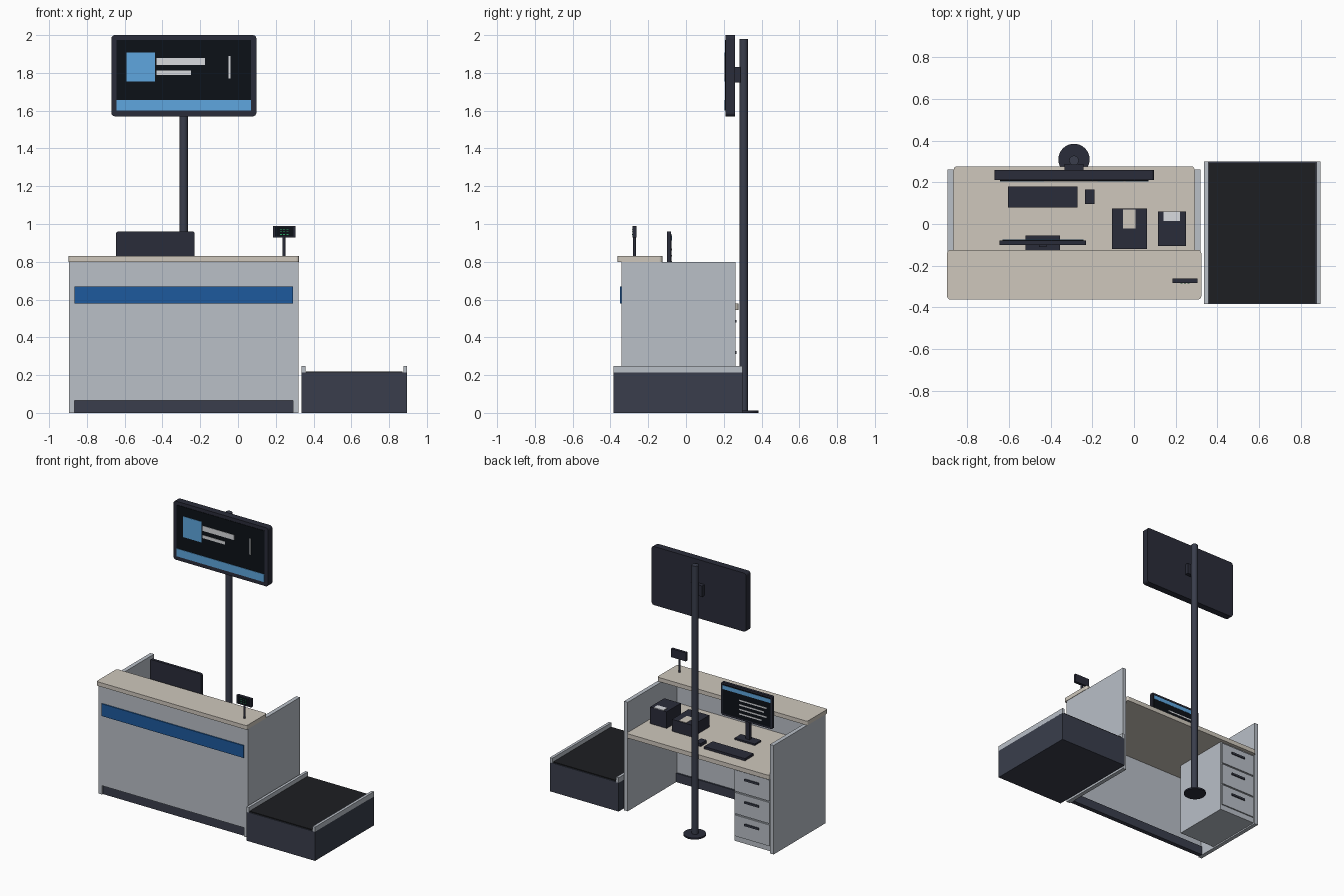
import bpy, bmesh
from mathutils import Vector

default = bpy.data.objects.get("Cube")
if default:
    bpy.data.objects.remove(default, do_unlink=True)


def material(name, code):
    """Material from an sRGB hex code."""
    rgb = [(int(code[i:i + 2], 16) / 255) ** 2.2 for i in (0, 2, 4)]
    mat = bpy.data.materials.new(name)
    mat.use_nodes = True
    mat.diffuse_color = (*rgb, 1)
    mat.node_tree.nodes["Principled BSDF"].inputs["Base Color"].default_value = (*rgb, 1)
    return mat


PANEL = material("panel_grey", "b8bec6")
TOP = material("stone_top", "cdc6bb")
DARK = material("dark_metal", "3c404d")
CASE = material("dark_plastic", "2e303c")
BELT = material("belt_black", "232427")
SCREEN = material("screen_black", "14181d")
BLUE = material("stripe_blue", "235a9c")
SKY = material("screen_blue", "5fa5de")
WHITE = material("paper_white", "d8dade")
GREEN = material("digit_green", "2fa866")


def finish(name, bm, mat):
    mesh = bpy.data.meshes.new(name)
    bm.to_mesh(mesh)
    bm.free()
    mesh.materials.append(mat)
    obj = bpy.data.objects.new(name, mesh)
    bpy.context.collection.objects.link(obj)
    return obj


def box(name, x, y, z, mat, round_axis=None, radius=0.015):
    """Box from its extents; edges along round_axis may be rounded."""
    bm = bmesh.new()
    bmesh.ops.create_cube(bm, size=1)
    spans = (x, y, z)
    for v in bm.verts:
        v.co = Vector([(a + b) / 2 + c * (b - a) for c, (a, b) in zip(v.co, spans)])
    if round_axis is not None:
        edges = [e for e in bm.edges
                 if abs((e.verts[0].co - e.verts[1].co).normalized()[round_axis]) > 0.9]
        bmesh.ops.bevel(bm, geom=edges, offset=radius, segments=4,
                        profile=0.5, affect='EDGES')
    return finish(name, bm, mat)


def cylinder(name, x, y, z, radius, mat, sides=32):
    bm = bmesh.new()
    bmesh.ops.create_cone(bm, cap_ends=True, segments=sides, radius1=radius,
                          radius2=radius, depth=z[1] - z[0])
    bmesh.ops.translate(bm, verts=bm.verts, vec=(x, y, sum(z) / 2))
    obj = finish(name, bm, mat)
    bpy.context.view_layer.objects.active = obj
    obj.select_set(True)
    bpy.ops.object.shade_smooth_by_angle()
    obj.select_set(False)
    return obj


# Counter body
INNER = (-0.865, 0.29)
box("side_panel_right", (-0.895, -0.865), (-0.342, 0.262), (0, 0.8), PANEL)
box("side_panel_left", (0.29, 0.32), (-0.342, 0.262), (0, 0.8), PANEL)
box("front_panel", INNER, (-0.342, -0.312), (0.065, 0.8), PANEL)
box("kick_board", INNER, (-0.332, -0.3), (0, 0.065), DARK)
box("front_stripe", INNER, (-0.35, -0.342), (0.58, 0.67), BLUE)
box("counter_top", (-0.897, 0.323), (-0.362, -0.125), (0.8, 0.83), TOP, 2)
box("work_top", INNER, (-0.312, 0.277), (0.546, 0.578), TOP, 2)

# Drawer cabinet
box("cabinet", (-0.865, -0.57), (-0.18, 0.25), (0.01, 0.546), PANEL)
for i in range(3):
    z = 0.05 + 0.165 * i
    box(f"drawer_{i + 1}", (-0.858, -0.577), (0.25, 0.259), (z, z + 0.155), PANEL)
    box(f"drawer_handle_{i + 1}", (-0.775, -0.66), (0.259, 0.268),
        (z + 0.098, z + 0.112), DARK)

# Conveyor
box("conveyor_base", (0.337, 0.895), (-0.385, 0.3), (0, 0.213), DARK)
box("conveyor_belt", (0.36, 0.872), (-0.378, 0.293), (0.213, 0.22), BELT)
for name, x in (("rail_inner", 0.337), ("rail_outer", 0.875)):
    box(name, (x, x + 0.02), (-0.385, 0.3), (0.21, 0.248), PANEL)

# Tall pole with the big display
cylinder("pole_foot", -0.288, 0.31, (0, 0.012), 0.075, CASE)
cylinder("pole", -0.288, 0.305, (0.012, 1.98), 0.023, DARK)
box("display_mount", (-0.333, -0.243), (0.258, 0.288), (1.75, 1.83), CASE)
box("display_case", (-0.67, 0.097), (0.21, 0.26), (1.57, 2.0), CASE, 1, 0.018)
box("display_screen", (-0.643, 0.07), (0.207, 0.212), (1.6, 1.975), SCREEN)
for name, x, z, mat in (
        ("display_footer", (-0.643, 0.07), (1.6, 1.657), SKY),
        ("display_tile", (-0.59, -0.44), (1.755, 1.907), SKY),
        ("display_line_long", (-0.432, -0.175), (1.843, 1.88), WHITE),
        ("display_line_short", (-0.432, -0.25), (1.79, 1.812), WHITE),
        ("display_divider", (-0.05, -0.04), (1.77, 1.89), WHITE)):
    box(name, x, (0.204, 0.208), z, mat)

# Cashier monitor facing the back
box("monitor_foot", (-0.52, -0.355), (-0.13, -0.055), (0.578, 0.59), CASE)
box("monitor_neck", (-0.455, -0.42), (-0.11, -0.088), (0.59, 0.78), CASE)
box("monitor_case", (-0.645, -0.23), (-0.1, -0.08), (0.72, 0.96), CASE, 1, 0.01)
box("monitor_screen", (-0.632, -0.243), (-0.081, -0.077), (0.733, 0.947), SCREEN)
box("monitor_header", (-0.632, -0.243), (-0.078, -0.075), (0.912, 0.94), SKY)
for i, end in enumerate((-0.6, -0.58, -0.6, -0.56)):
    z = 0.86 - 0.033 * i
    box(f"monitor_line_{i + 1}", (end, -0.376), (-0.078, -0.075), (z, z + 0.01), WHITE)

# Desk items
box("keyboard", (-0.605, -0.272), (0.08, 0.18), (0.578, 0.595), CASE)
box("mouse", (-0.235, -0.19), (0.095, 0.165), (0.578, 0.6), CASE)
box("scanner", (-0.105, 0.062), (-0.12, 0.075), (0.578, 0.665), CASE)
box("scanner_plate", (-0.052, 0.008), (-0.022, 0.07), (0.665, 0.668), TOP)
box("printer", (0.115, 0.25), (-0.105, 0.06), (0.578, 0.7), CASE)
box("printer_paper", (0.142, 0.22), (0.015, 0.06), (0.7, 0.704), WHITE)

# Customer price display
cylinder("price_post", 0.243, -0.272, (0.83, 0.93), 0.008, CASE, 16)
box("price_case", (0.185, 0.305), (-0.282, -0.262), (0.928, 0.99), CASE)
box("price_screen", (0.195, 0.295), (-0.284, -0.281), (0.934, 0.984), SCREEN)
for i in range(3):
    x = 0.222 + 0.017 * i
    for k in range(3):
        z = 0.943 + 0.014 * k
        box(f"price_segment_{i + 1}_{k + 1}", (x, x + 0.011), (-0.286, -0.283),
            (z, z + 0.003), GREEN)
